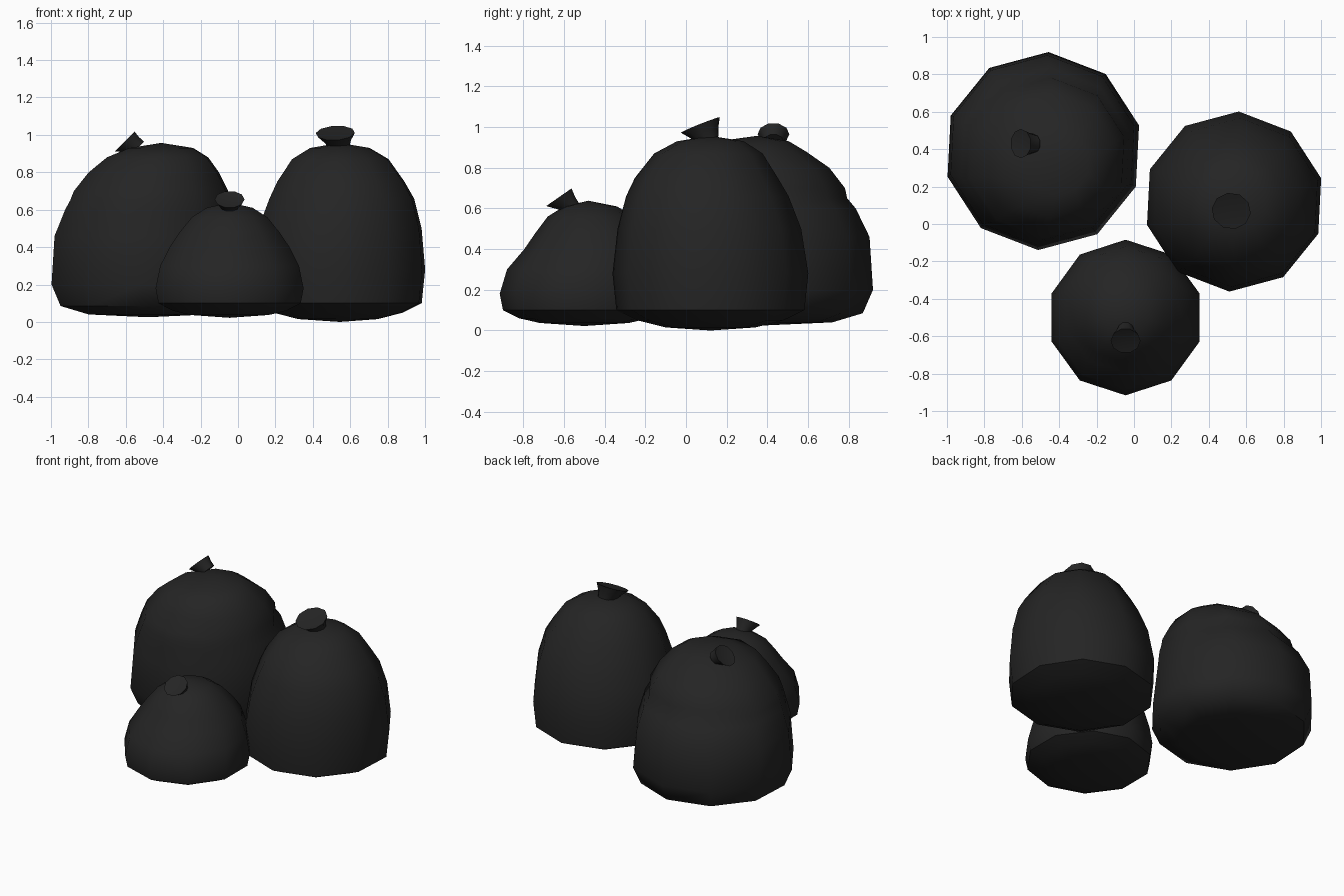
import bpy, bmesh
from math import sin, cos, radians, tau
from mathutils import Vector

if "Cube" in bpy.data.objects:
    bpy.data.objects.remove(bpy.data.objects["Cube"])

SIDES = 10
black = bpy.data.materials.new("black_plastic")
black.diffuse_color = (0.018, 0.018, 0.018, 1)
black.use_nodes = True
black.node_tree.nodes["Principled BSDF"].inputs["Base Color"].default_value = black.diffuse_color


def loft(name, rings, bottom=None, top=None):
    """Skin a stack of point rings, closed by fans to the end points."""
    bm = bmesh.new()
    loops = [[bm.verts.new(p) for p in ring] for ring in rings]
    for a, b in zip(loops, loops[1:]):
        for i in range(SIDES):
            j = (i + 1) % SIDES
            bm.faces.new((a[i], a[j], b[j], b[i]))
    for loop, tip in ((loops[0], bottom), (loops[-1], top)):
        if tip is not None:
            v = bm.verts.new(tip)
            for i in range(SIDES):
                bm.faces.new((loop[i], loop[(i + 1) % SIDES], v))
    bmesh.ops.recalc_face_normals(bm, faces=bm.faces)
    mesh = bpy.data.meshes.new(name)
    bm.to_mesh(mesh)
    bm.free()
    mesh.materials.append(black)
    obj = bpy.data.objects.new(name, mesh)
    bpy.context.collection.objects.link(obj)
    bpy.ops.object.select_all(action='DESELECT')
    obj.select_set(True)
    bpy.context.view_layer.objects.active = obj
    bpy.ops.object.shade_smooth_by_angle(angle=radians(50))
    return obj


def bag(name, turn, profile, bottom, top):
    """Profile rows: centre x, centre y, height, radius."""
    rings = [[(x + r * cos(radians(turn) + tau * i / SIDES),
               y + r * sin(radians(turn) + tau * i / SIDES), z)
              for i in range(SIDES)] for x, y, z, r in profile]
    loft(name, rings, bottom, top)


def knot(name, base, mouth, r0, r1, normal):
    """Flared, tilted tuft of gathered plastic with a slightly sunken mouth."""
    base, mouth, n = Vector(base), Vector(mouth), Vector(normal).normalized()
    q = n.to_track_quat('Z', 'Y')

    def ring(c, r):
        return [c + q @ Vector((r * cos(tau * i / SIDES), r * sin(tau * i / SIDES), 0))
                for i in range(SIDES)]
    loft(name, [ring(base, r0), ring(base.lerp(mouth, .5), (r0 + r1) * .47),
                ring(mouth, r1)], base, mouth - n * 0.012)


# Large bag, back left, with a sagging fold behind
bag("large_bag", 87, [
    (-.48, .39, .04, .33), (-.485, .39, .085, .48), (-.485, .39, .2, .53),
    (-.49, .395, .46, .508), (-.475, .37, .6, .465), (-.472, .353, .65, .44),
    (-.465, .355, .7, .427), (-.45, .345, .8, .36), (-.43, .31, .88, .28),
    (-.41, .33, .93, .176)], (-.48, .39, .025), (-.41, .35, .957))
knot("large_bag_knot", (-.535, .43, .93), (-.605, .43, .965), .05, .078, (-.7, 0, .7))

# Tall bag, right
bag("tall_bag", 87, [
    (.535, .12, .015, .22), (.535, .12, .05, .36), (.535, .12, .1, .463),
    (.535, .12, .28, .482), (.545, .115, .5, .452), (.555, .105, .66, .40),
    (.55, .1, .75, .352), (.547, .11, .87, .267), (.545, .12, .93, .165)],
    (.545, .12, 0), (.545, .12, .957))
knot("tall_bag_knot", (.54, .11, .935), (.52, .07, 1.01), .055, .105, (-.05, -.37, .93))

# Small slumped bag, front
bag("small_bag", 90, [
    (-.045, -.5, .037, .22), (-.045, -.5, .06, .32), (-.045, -.5, .1, .4),
    (-.045, -.5, .18, .416), (-.045, -.49, .3, .39), (-.045, -.458, .4, .337),
    (-.045, -.46, .48, .28), (-.045, -.468, .56, .212), (-.045, -.47, .61, .13)],
    (-.045, -.5, .022), (-.045, -.48, .638))
knot("small_bag_knot", (-.045, -.555, .6), (-.045, -.625, .655), .04, .08, (0, -.57, .82))
